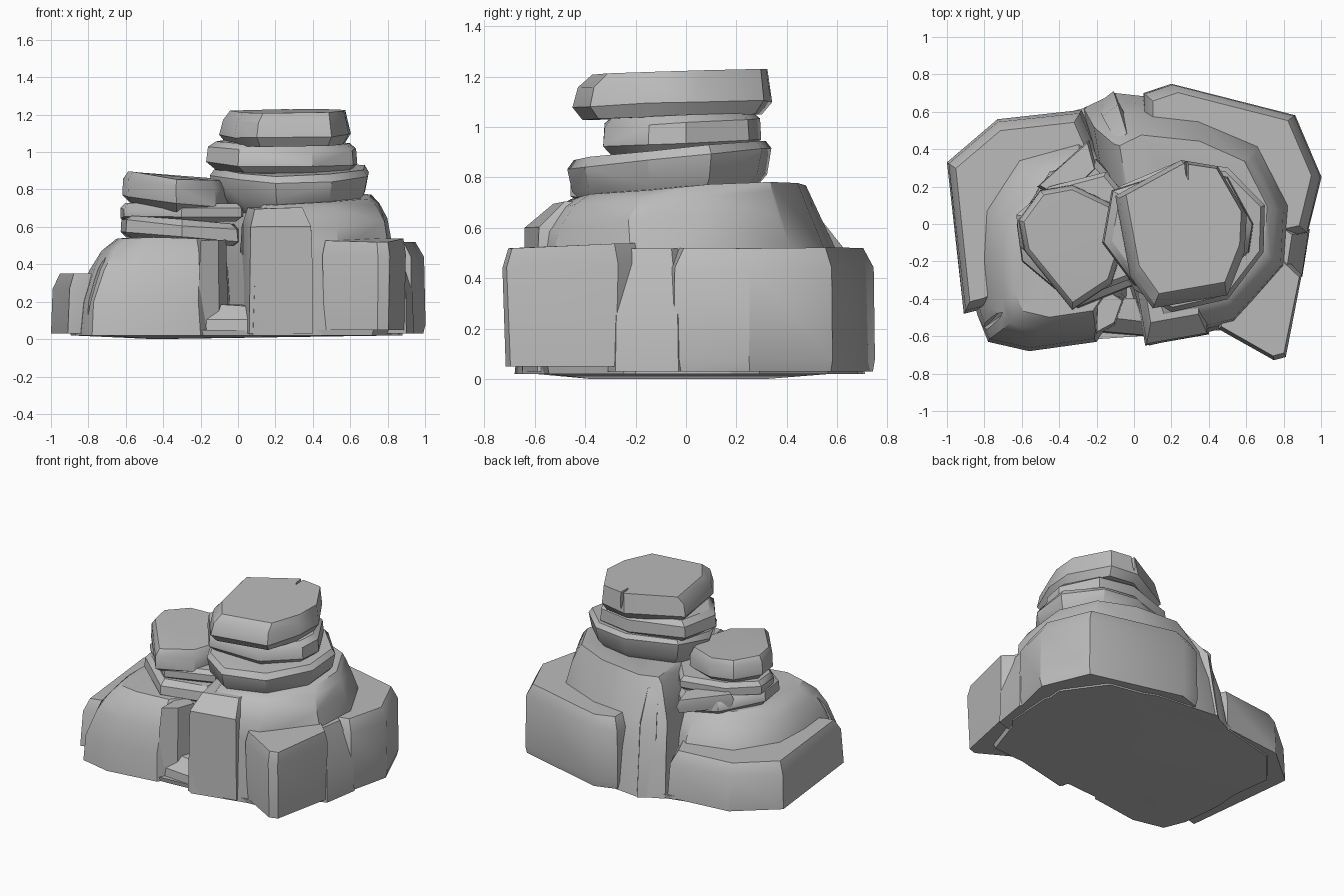
import bpy, bmesh, random
from mathutils import Vector

random.seed(4)
default_cube = bpy.data.objects.get("Cube")
if default_cube:
    bpy.data.objects.remove(default_cube, do_unlink=True)

# One plain stone colour
stone = bpy.data.materials.new("stone_grey")
stone.use_nodes = True
grey = (0.5, 0.5, 0.5, 1)
stone.diffuse_color = grey
stone.node_tree.nodes["Principled BSDF"].inputs["Base Color"].default_value = grey


def make_object(name, bm):
    mesh = bpy.data.meshes.new(name)
    bm.to_mesh(mesh)
    bm.free()
    mesh.materials.append(stone)
    obj = bpy.data.objects.new(name, mesh)
    bpy.context.collection.objects.link(obj)
    return obj


def activate(obj):
    bpy.ops.object.select_all(action="DESELECT")
    obj.select_set(True)
    bpy.context.view_layer.objects.active = obj


def rock(name, outline, levels, tilt=(0, 0), rough=0.006):
    """Hull of one outline repeated at (height, scale, shift) levels."""
    bm = bmesh.new()
    points = [Vector(p) for p in outline]
    centre = sum(points, Vector((0, 0))) / len(points)
    for i, (z, scale, *shift) in enumerate(levels):
        lean = min(1, z * 2) if z > 0.1 else 0
        chip = rough if i and z < 1.2 else 0
        for p in points:
            spoke = (p - centre) * scale
            q = centre + spoke + Vector(shift or (0, 0))
            height = z + lean * spoke.dot(Vector(tilt)) + random.uniform(-chip, chip)
            q *= 1 + random.uniform(-chip, chip)
            bm.verts.new((q.x, q.y, height))
    hull = bmesh.ops.convex_hull(bm, input=bm.verts)
    spare = {v for v in hull["geom_interior"] + hull["geom_unused"]
             if isinstance(v, bmesh.types.BMVert)}
    bmesh.ops.delete(bm, geom=list(spare), context="VERTS")
    bmesh.ops.dissolve_limit(bm, angle_limit=0.06, verts=bm.verts, edges=bm.edges)
    bmesh.ops.recalc_face_normals(bm, faces=bm.faces)
    return make_object(name, bm)


def crack(obj, place, size, turn):
    """Cut a thin spindle-shaped notch."""
    bm = bmesh.new()
    bmesh.ops.create_icosphere(bm, subdivisions=1, radius=1)
    cutter = make_object("crack_cutter", bm)
    cutter.location, cutter.scale, cutter.rotation_euler = place, size, turn
    cutter.hide_render = True
    cut = obj.modifiers.new("crack", "BOOLEAN")
    cut.operation, cut.object, cut.solver = "DIFFERENCE", cutter, "EXACT"
    activate(obj)
    bpy.ops.object.modifier_apply(modifier=cut.name)
    bpy.data.objects.remove(cutter, do_unlink=True)


rocks = []

# Ground slab joining the large boulders
rocks.append(rock("ground_slab",
    [(-.82, -.48), (-.74, -.61), (-.5, -.65), (.1, -.6), (.74, -.56), (.86, -.2), (.9, .3),
     (.7, .58), (.1, .7), (-.2, .65), (-.72, .52), (-.92, .28)],
    [(0, .6), (.02, .97), (.05, .98)], rough=0))

# Large boulders of the base
rocks.append(rock("tower_boulder",
    [(.08, -.65), (.56, -.54), (.86, -.2), (.88, .15), (.7, .5), (.35, .65),
     (-.1, .7), (-.27, .62), (-.2, .2), (.01, -.38)],
    [(.02, 1), (.3, .96, 0, -.02), (.5, .9, 0, -.05), (.62, .83, .02, -.08),
     (.71, .75, .02, -.06), (.75, .69, .02, -.04)], (.04, .06)))
rocks.append(rock("tower_front_left",
    [(.06, -.65), (.4, -.59), (.4, -.3), (.01, -.36)],
    [(.03, 1), (.5, .98), (.6, .95), (.7, .75, -.01, .08)]))
mound = rock("low_mound",
    [(-.84, -.48), (-.78, -.63), (-.56, -.68), (-.2, -.63), (-.04, -.4), (0, .3),
     (-.3, .5), (-.65, .4), (-.85, .1), (-.87, -.2)],
    [(.02, 1), (.2, .96), (.37, .88, .03, 0), (.47, .77, .06, 0), (.54, .64, .09, 0)])
rocks.append(mound)
rocks.append(rock("back_low_slab",
    [(-1, .33), (-.73, .56), (-.28, .61), (-.1, .2), (-.5, -.3), (-.83, -.46), (-.91, -.48)],
    [(.03, 1), (.27, .97), (.35, .88)], rough=.003))
rocks.append(rock("back_block",
    [(.05, .7), (.2, .75), (.86, .58), (1, .25), (.93, -.05), (.7, -.1), (.3, .1), (.05, .4)],
    [(.03, .98), (.08, 1), (.44, .985), (.52, .89)], rough=.003))
rocks.append(rock("front_block",
    [(.45, -.56), (.75, -.73), (.81, -.71), (.9, -.27), (.72, -.1), (.45, -.25)],
    [(.05, .95), (.45, 1), (.53, .92)], (0, .04), rough=.003))
rocks.append(rock("side_apron",
    [(.5, -.4), (.9, -.28), (.94, -.03), (.7, .15)],
    [(.03, 1), (.25, .97), (.52, .75, -.05, 0)], rough=.003))

# Rib at the back and stones in the front gap
rocks.append(rock("back_rib",
    [(-.2, .64), (-.11, .71), (.08, .46), (0, .36)],
    [(.02, 1), (.5, .92, .02, -.06), (.7, .6, .05, -.16)]))
rocks.append(rock("gap_stone",
    [(-.18, -.58), (.06, -.6), (.08, -.4), (-.1, -.4)],
    [(.04, 1), (.11, .95), (.18, .6, .02, .04)]))
rocks.append(rock("gap_pillar",
    [(-.21, -.6), (-.1, -.54), (-.05, -.4), (-.2, -.3)],
    [(.04, 1), (.35, .96), (.53, .85)]))

# Low stack of thin slabs
rocks.append(rock("low_stack_bottom",
    [(-.63, 0), (-.6, -.2), (-.3, -.45), (0, -.33), (.03, .1), (-.2, .35), (-.45, .28)],
    [(.52, .9), (.55, 1), (.61, .98), (.64, .88)], (-.08, 0)))
rocks.append(rock("low_stack_shard",
    [(-.52, .2), (-.24, .45), (-.2, .3), (-.38, .12)],
    [(.57, .9), (.62, 1), (.66, .9)], (0, -.1)))
rocks.append(rock("low_stack_middle",
    [(-.63, .05), (-.61, -.12), (-.3, -.4), (.02, -.28), (.04, .05), (-.15, .28), (-.45, .2)],
    [(.63, .9), (.65, 1), (.7, 1), (.73, .92)]))
rocks.append(rock("low_stack_top",
    [(-.62, .02), (-.59, -.14), (-.33, -.46), (-.12, -.32), (-.05, -.1), (-.1, .1),
     (-.33, .21), (-.5, .18)],
    [(.69, .8), (.74, 1), (.83, .99), (.87, .9)], (-.1, .03)))

# Tall stack on the tower
rocks.append(rock("tall_stack_bottom",
    [(-.15, -.05), (-.08, .2), (.25, .34), (.5, .3), (.7, .1), (.69, -.15), (.5, -.4),
     (.2, -.47), (0, -.35)],
    [(.69, .75), (.78, .95), (.88, 1), (.91, .94)], (0, .1)))
rocks.append(rock("tall_stack_middle",
    [(-.17, -.1), (-.12, .18), (.25, .3), (.5, .25), (.64, 0), (.62, -.15), (.4, -.33), (0, -.33)],
    [(.9, .88), (.94, 1), (1.02, .98), (1.05, .88)], (-.02, .05)))
capstone = rock("tall_stack_cap",
    [(-.1, .15), (.25, .34), (.45, .31), (.6, .05), (.59, -.15), (.5, -.38), (.1, -.45), (-.02, -.28)],
    [(1.04, .9), (1.09, 1), (1.17, .95), (1.22, .88, .01, .03)], (.01, .03))
rocks.append(capstone)

# Cracks
crack(capstone, (.28, .32, 1.2), (.012, .1, .09), (0, 0, .1))
crack(mound, (-.76, -.52, .3), (.12, .02, .2), (0, .2, .7))

# Smooth rounded flanks, crisp broken edges
for obj in rocks:
    activate(obj)
    bpy.ops.object.shade_smooth_by_angle(angle=0.58)
